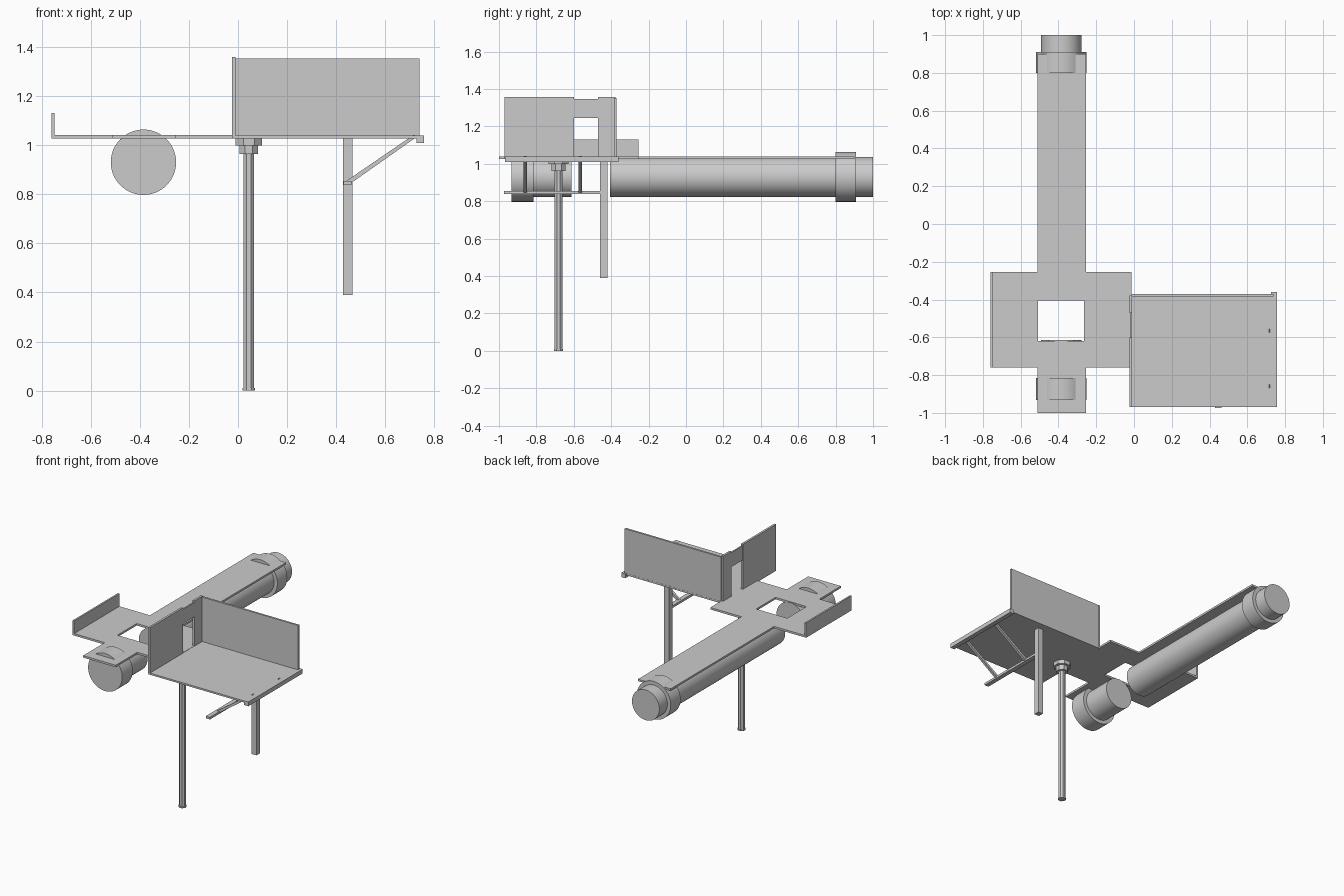
import bpy, bmesh, math
from mathutils import Vector

if "Cube" in bpy.data.objects:
    bpy.data.objects.remove(bpy.data.objects["Cube"])


def mesh_object(name, bm):
    bmesh.ops.recalc_face_normals(bm, faces=bm.faces)
    me = bpy.data.meshes.new(name)
    bm.to_mesh(me)
    bm.free()
    ob = bpy.data.objects.new(name, me)
    bpy.context.collection.objects.link(ob)
    return ob


def box(name, x, y, z):
    bm = bmesh.new()
    bmesh.ops.create_cube(bm, size=1)
    for v in bm.verts:
        for i, (a, b) in enumerate((x, y, z)):
            v.co[i] = a if v.co[i] < 0 else b
    return mesh_object(name, bm)


def prism(name, outline, axis, lo, hi):
    """Extrude a 2D outline along an axis ('x': outline is y,z; 'y': x,z; 'z': x,y)."""
    place = {'x': lambda a, b, t: (t, a, b), 'y': lambda a, b, t: (a, t, b),
             'z': lambda a, b, t: (a, b, t)}[axis]
    bm = bmesh.new()
    face = bm.faces.new([bm.verts.new(place(a, b, lo)) for a, b in outline])
    ext = bmesh.ops.extrude_face_region(bm, geom=[face])
    moved = [g for g in ext['geom'] if isinstance(g, bmesh.types.BMVert)]
    bmesh.ops.translate(bm, verts=moved, vec=Vector(place(0, 0, hi - lo)))
    return mesh_object(name, bm)


def ring(cx, cy, r, n, turn=0.0):
    return [(cx + r * math.cos(turn + math.tau * i / n),
             cy + r * math.sin(turn + math.tau * i / n)) for i in range(n)]


def pipe(name, r, y0, y1):
    ob = prism(name, ring(-0.385, 0.93, r, 64), 'y', y0, y1)
    bpy.ops.object.select_all(action='DESELECT')
    ob.select_set(True)
    bpy.context.view_layer.objects.active = ob
    bpy.ops.object.shade_smooth_by_angle(angle=math.radians(30))


# Cross-shaped deck around a hatch opening
deck = (1.026, 1.04)
box("walkway_long", (-0.51, -0.255), (-0.405, 0.90), deck)
box("walkway_front", (-0.51, -0.255), (-1.0, -0.62), deck)
box("deck_left", (-0.76, -0.508), (-0.76, -0.255), deck)
box("deck_right", (-0.265, -0.012), (-0.76, -0.255), deck)
box("deck_left_wall", (-0.76, -0.748), (-0.76, -0.255), (1.026, 1.13))

# Pipes with end collars
pipe("long_pipe", 0.107, -0.405, 1.0)
pipe("long_pipe_collar", 0.133, 0.80, 0.91)
pipe("short_pipe", 0.107, -0.82, -0.613)
pipe("short_pipe_collar", 0.133, -0.933, -0.815)

# Room floor with edge beam
box("room_floor", (-0.02, 0.755), (-0.968, -0.37), (1.026, 1.038))
box("floor_edge_beam", (0.726, 0.758), (-0.968, -0.36), (1.009, 1.039))

# Room walls with doorway
box("back_wall", (-0.012, 0.739), (-0.385, -0.371), (1.035, 1.352))
box("door_wall_front", (-0.025, -0.010), (-0.97, -0.60), (1.03, 1.358))
box("door_wall_back", (-0.025, -0.010), (-0.47, -0.378), (1.03, 1.358))
box("door_lintel", (-0.022, -0.012), (-0.605, -0.465), (1.245, 1.346))

# Octagonal column: foot, shaft and stepped capital
for name, r, z0, z1 in (("column_foot", 0.027, 0.0, 0.01), ("column_shaft", 0.0225, 0.005, 0.98),
                        ("column_capital_lower", 0.040, 0.963, 1.0),
                        ("column_capital_upper", 0.058, 0.998, 1.027)):
    prism(name, ring(0.044, -0.682, r, 8, math.pi / 8), 'z', z0, z1)

# Square post, bracket rail and diagonal struts
box("square_post", (0.428, 0.466), (-0.46, -0.42), (0.39, 1.03))
box("bracket_rail", (0.43, 0.462), (-0.973, -0.45), (0.838, 0.854))
for i, y in enumerate((-0.859, -0.566)):
    prism(f"diagonal_strut_{i + 1}", [(0.444, 0.856), (0.456, 0.842), (0.726, 1.032), (0.716, 1.042)],
          'y', y - 0.009, y + 0.009)
